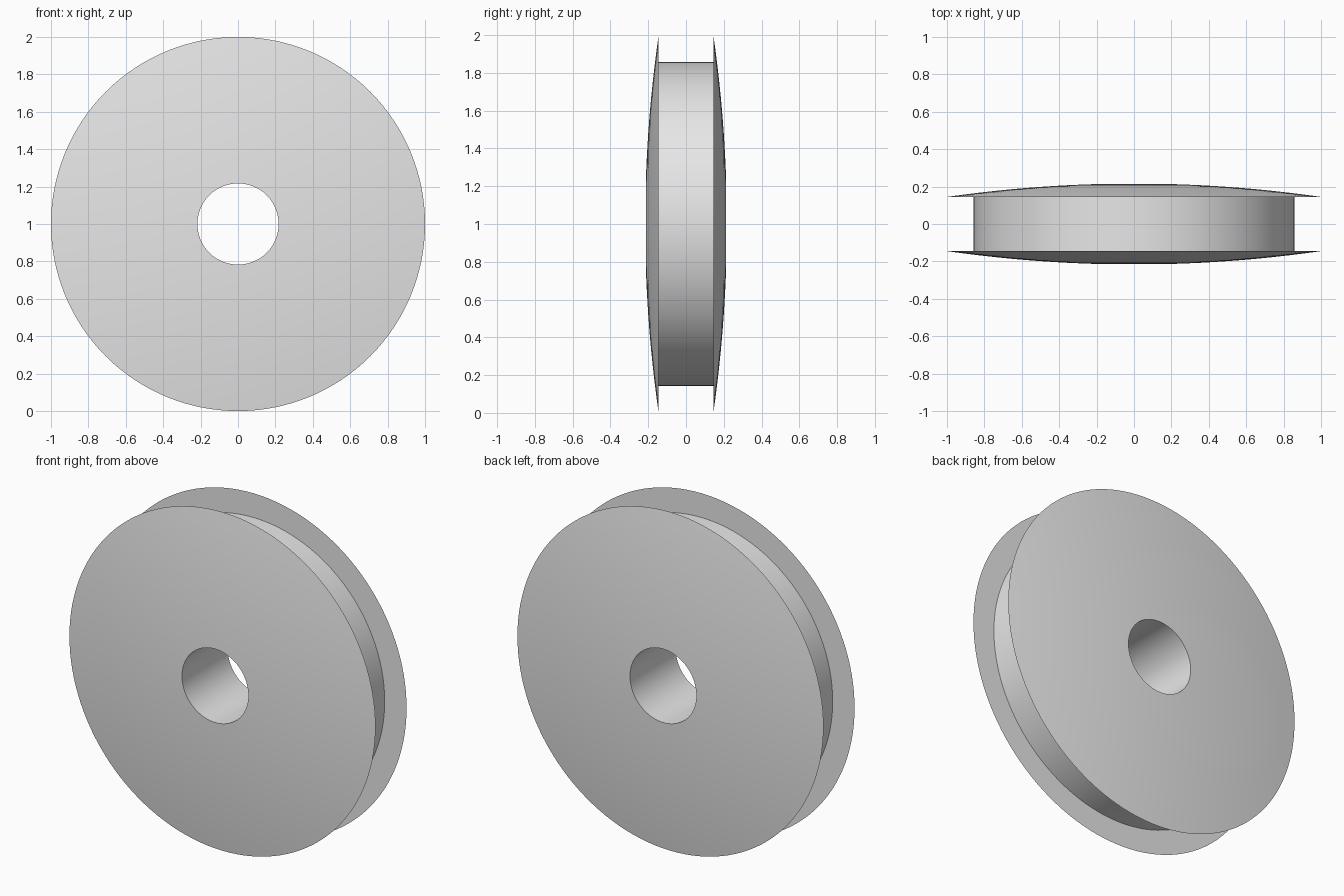
import bpy
import bmesh
import math
from mathutils import Matrix, Vector

default = bpy.data.objects.get("Cube")
if default:
    bpy.data.objects.remove(default, do_unlink=True)

RIM, GROOVE, BORE = 1.0, 0.857, 0.217   # radii
HUB_Y, RIM_Y = 0.213, 0.145             # half widths at bore and rim
SEGMENTS = 128
DOME_STEPS = 12

grey = bpy.data.materials.new("light_grey")
grey.use_nodes = True
colour = (0.8, 0.8, 0.8, 1)
grey.diffuse_color = colour
grey.node_tree.nodes["Principled BSDF"].inputs["Base Color"].default_value = colour


def dome_half():
    """Radius and half width along the shallow domed face, bore to rim."""
    drop = (HUB_Y - RIM_Y) / (RIM ** 2 - BORE ** 2)
    points = []
    for i in range(DOME_STEPS + 1):
        r = BORE + (RIM - BORE) * i / DOME_STEPS
        points.append((r, HUB_Y - drop * (r ** 2 - BORE ** 2)))
    return points


def lathe(name, profile):
    """Revolve a closed (radius, y) profile around the y axis."""
    bm = bmesh.new()
    rings = []
    for k in range(SEGMENTS):
        turn = Matrix.Rotation(math.tau * k / SEGMENTS, 3, 'Y')
        rings.append([bm.verts.new(turn @ Vector((r, y, 0))) for r, y in profile])
    n = len(profile)
    for k in range(SEGMENTS):
        a, b = rings[k], rings[(k + 1) % SEGMENTS]
        for i in range(n):
            j = (i + 1) % n
            bm.faces.new((a[i], a[j], b[j], b[i]))
    bmesh.ops.recalc_face_normals(bm, faces=bm.faces)
    mesh = bpy.data.meshes.new(name)
    bm.to_mesh(mesh)
    bm.free()
    mesh.materials.append(grey)
    obj = bpy.data.objects.new(name, mesh)
    bpy.context.collection.objects.link(obj)
    obj.location.z = RIM
    bpy.ops.object.select_all(action='DESELECT')
    obj.select_set(True)
    bpy.context.view_layer.objects.active = obj
    bpy.ops.object.shade_smooth_by_angle(angle=math.radians(30))
    return obj


# Grooved wheel: domed back, rim lip, square groove, mirrored front, bore
back = dome_half() + [(GROOVE, RIM_Y)]
front = [(r, -y) for r, y in reversed(back)]
lathe("grooved_wheel", back + front)
